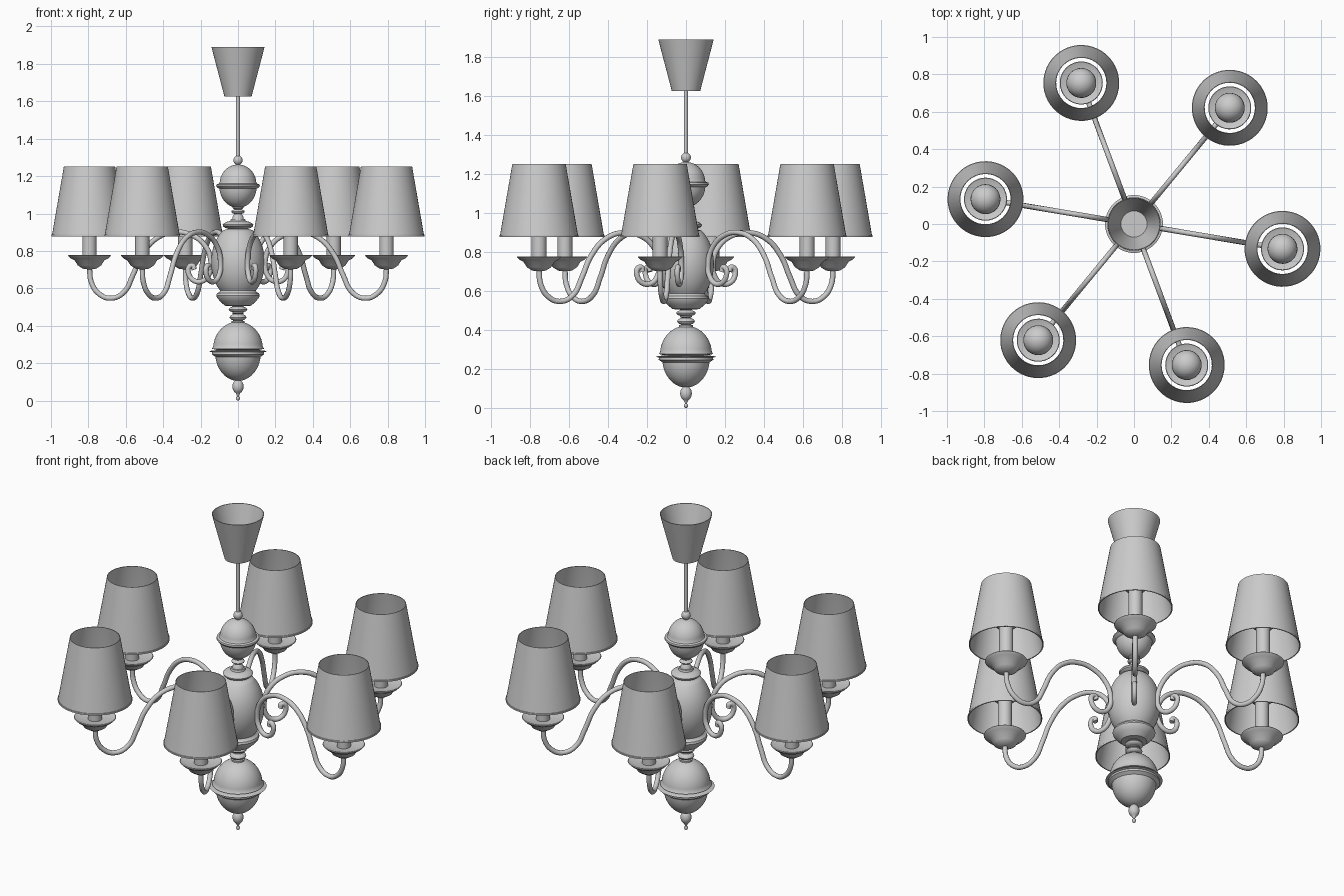
import bpy, math

if "Cube" in bpy.data.objects:
    bpy.data.objects.remove(bpy.data.objects["Cube"])

COL = bpy.context.scene.collection


def lathe(name, profile, sides=48):
    """Revolve (radius, z) points around z; radius 0 becomes a pole."""
    verts, rings, faces = [], [], []
    for r, z in profile:
        n = 1 if r == 0 else sides
        rings.append(list(range(len(verts), len(verts) + n)))
        verts += [(r * math.cos(2 * math.pi * i / sides),
                   r * math.sin(2 * math.pi * i / sides), z) for i in range(n)]
    for a, b in zip(rings, rings[1:]):
        for i in range(sides):
            j = (i + 1) % sides
            quad = [a[i % len(a)], a[j % len(a)], b[j % len(b)], b[i % len(b)]]
            quad = list(dict.fromkeys(quad))
            if len(quad) > 2:
                faces.append(quad)
    me = bpy.data.meshes.new(name)
    me.from_pydata(verts, [], faces)
    me.shade_smooth()
    me.set_sharp_from_angle(angle=math.radians(35))
    ob = bpy.data.objects.new(name, me)
    COL.objects.link(ob)
    return ob


def arc(r, zc, h, a0, a1, n=10):
    """Elliptical arc of profile points, angles measured up from the equator."""
    out = []
    for i in range(n + 1):
        t = math.radians(a0 + (a1 - a0) * i / n)
        c = r * math.cos(t)
        out.append((c if c > 1e-5 else 0, zc + h * math.sin(t)))
    return out


# Central column, from the bottom up
lathe("bottom_finial", arc(.011, .012, .012, -90, 60, 6)
      + [(.007, .03)] + arc(.03, .075, .038, -65, 70, 10))
lathe("lower_ball", arc(.122, .255, .15, -85, -8, 12)
      + [(.14, .247)] + arc(.155, .263, .01, -50, 70, 5)[1:-1]
      + [(.14, .277)] + arc(.133, .277, .145, 4, 76, 12) + [(0, .42)])
lathe("lower_neck", [(.035, .405), (.035, .425)] + arc(.045, .445, .02, -60, 60, 6)
      + [(.032, .467)] + arc(.05, .487, .018, -55, 55, 6) + [(.04, .51)])
lathe("body", [(0, .505), (.07, .507), (.095, .53), (.112, .55), (.116, .562), (.112, .574),
               (.1, .58)] + arc(.143, .74, .205, -48, 52, 16)
      + [(.08, .91)] + arc(.082, .938, .026, -50, 60, 6) + [(.038, .972), (0, .972)])
lathe("upper_neck", [(.032, .965), (.028, .985)] + arc(.036, 1.01, .014, -60, 60, 6)
      + [(.03, 1.03), (.03, 1.045)])
lathe("upper_ball", [(0, 1.03)] + arc(.1, 1.145, .115, -78, -6, 10)
      + [(.11, 1.138), (.117, 1.147), (.115, 1.156), (.102, 1.16)]
      + arc(.098, 1.16, .102, 4, 82, 10) + [(0, 1.262)])
lathe("top_bead", [(.015, 1.255)] + arc(.025, 1.285, .026, -60, 65, 8))
lathe("rod", [(.011, 1.29), (.011, 1.64)], 16)
lathe("ceiling_cup", [(0, 1.627), (.073, 1.627), (.142, 1.89), (.138, 1.89), (.07, 1.632), (0, 1.632)])

# Scrolled arm, drawn in the xz plane
path = [(.238, .70), (.245, .722), (.265, .715), (.268, .68), (.24, .642), (.195, .638),
        (.157, .675), (.147, .745), (.18, .83), (.26, .888), (.345, .90), (.44, .868),
        (.52, .78), (.57, .67), (.62, .578), (.69, .547), (.755, .572), (.796, .635), (.805, .71)]
cu = bpy.data.curves.new("arm", 'CURVE')
cu.dimensions = '3D'
cu.bevel_depth = .014
cu.bevel_resolution = 3
cu.use_fill_caps = True
cu.resolution_u = 6
sp = cu.splines.new('BEZIER')
sp.bezier_points.add(len(path) - 1)
for p, (x, z) in zip(sp.bezier_points, path):
    p.co = (x, 0, z)
    p.handle_left_type = p.handle_right_type = 'AUTO'
arm = bpy.data.objects.new("arm", cu)
COL.objects.link(arm)
bpy.context.view_layer.objects.active = arm
arm.select_set(True)
bpy.ops.object.convert(target='MESH')
arm = bpy.context.view_layer.objects.active

# Lamp parts, centred on z and moved out to the arm end
R = .805
parts = [
    lathe("drip_cup", [(0, .70), (.035, .705), (.062, .722), (.08, .75), (.1, .76), (.115, .775),
                       (.112, .778), (.075, .766), (0, .763)], 40),
    lathe("candle", [(.038, .76), (.038, .985), (0, .985)], 24),
    lathe("bulb", [(.025, .98)] + arc(.08, 1.055, .08, -65, 90, 12), 32),
    lathe("shade", [(.203, .878), (.203, .887), (.2, .888), (.137, 1.252), (.134, 1.252),
                    (.197, .885), (.197, .878), (.203, .878)], 48),
]

# Six arms and lamps around the column
for k in range(6):
    ang = math.radians(-9.5 + 60 * k)
    for src in [arm] + parts:
        ob = src if k == 0 else src.copy()
        if k:
            COL.objects.link(ob)
        ob.rotation_euler = (0, 0, ang)
        if src is not arm:
            ob.location = (R * math.cos(ang), R * math.sin(ang), 0)
